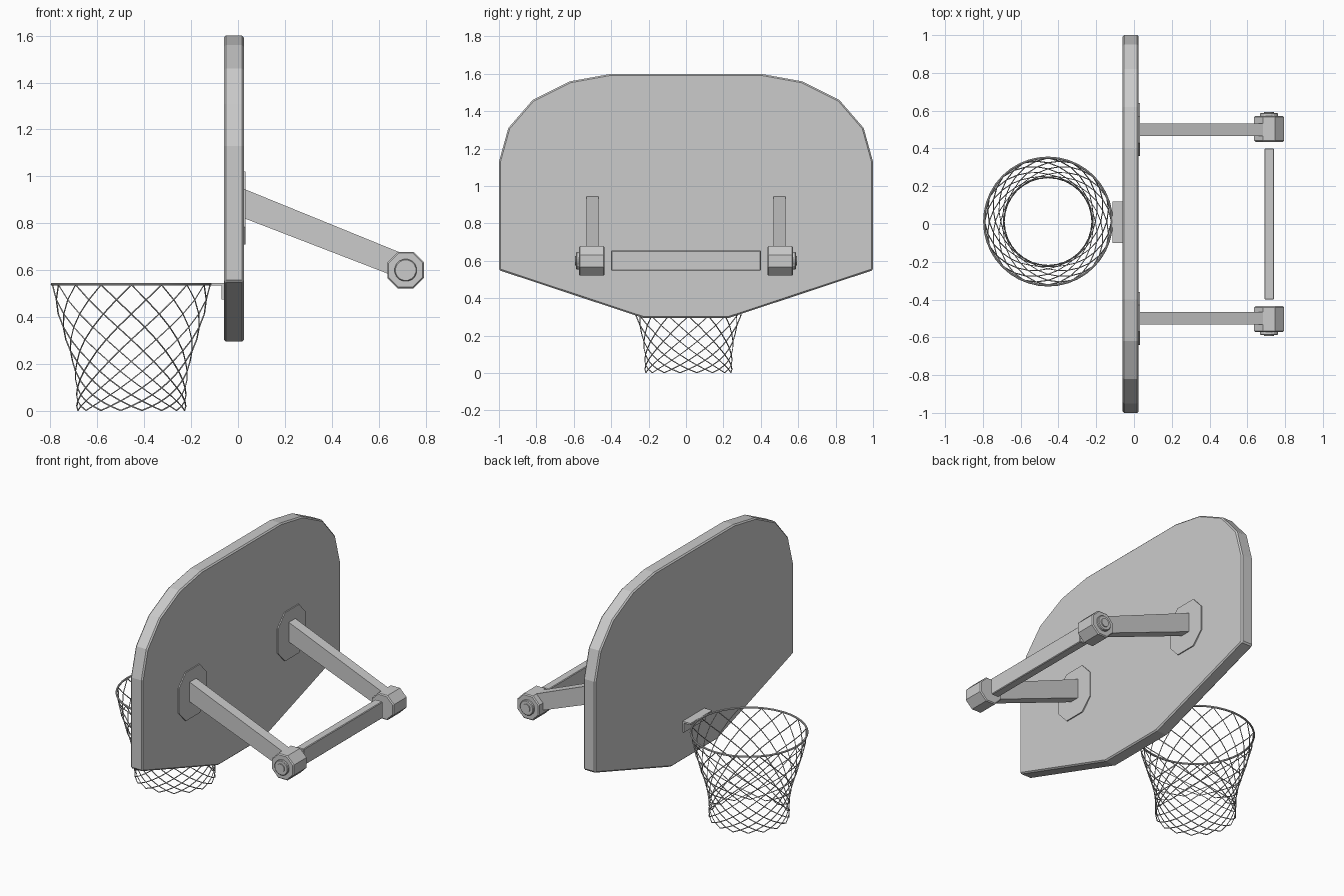
import bpy, bmesh, math
from mathutils import Matrix, Vector

cube = bpy.data.objects.get("Cube")
if cube:
    bpy.data.objects.remove(cube, do_unlink=True)

grey = bpy.data.materials.new("plain grey")
grey.use_nodes = True
grey.diffuse_color = (0.6, 0.6, 0.6, 1)
grey.node_tree.nodes["Principled BSDF"].inputs["Base Color"].default_value = (0.6, 0.6, 0.6, 1)


def finish(name, bm, bevel=0):
    bmesh.ops.recalc_face_normals(bm, faces=bm.faces)
    mesh = bpy.data.meshes.new(name)
    bm.to_mesh(mesh)
    bm.free()
    mesh.materials.append(grey)
    obj = bpy.data.objects.new(name, mesh)
    bpy.context.collection.objects.link(obj)
    if bevel:
        mod = obj.modifiers.new("edge", "BEVEL")
        mod.width = bevel
        mod.segments = 1
        mod.limit_method = "ANGLE"
        mod.angle_limit = math.radians(50)
    return obj


def prism(name, points, offset, bevel=0):
    """Extrude a flat outline of 3D points along an offset."""
    bm = bmesh.new()
    face = bm.faces.new([bm.verts.new(p) for p in points])
    ext = bmesh.ops.extrude_face_region(bm, geom=[face], use_keep_orig=True)
    moved = [g for g in ext["geom"] if isinstance(g, bmesh.types.BMVert)]
    bmesh.ops.translate(bm, verts=moved, vec=offset)
    return finish(name, bm, bevel)


def box(name, x, y, z, bevel=0):
    pts = [(x[0], y[0], z[0]), (x[0], y[1], z[0]), (x[0], y[1], z[1]), (x[0], y[0], z[1])]
    return prism(name, pts, (x[1] - x[0], 0, 0), bevel)


def disc(name, centre, radius, y0, y1, sides, bevel=0):
    """Cylinder lying along y, with a flat side on top."""
    pts = []
    for i in range(sides):
        a = math.tau * (i + 0.5) / sides
        pts.append((centre[0] + radius * math.cos(a), y0, centre[1] + radius * math.sin(a)))
    return prism(name, pts, (0, y1 - y0, 0), bevel)


# Backboard: half outline mirrored across y
half = [(0.23, 0.295), (1, 0.55), (1, 1.13), (0.95, 1.31), (0.82, 1.46), (0.62, 1.56), (0.4, 1.6)]
outline = half + [(-y, z) for y, z in reversed(half)]
prism("backboard", [(-0.06, y, z) for y, z in outline], (0.085, 0, 0), 0.008)

# Support arms with wall plates, hubs and end caps
HUB = (0.715, 0.6)
for side, label in ((1, "back"), (-1, "front")):
    plate = [(0.14, 0.08), (0.07, 0.155), (-0.07, 0.155), (-0.14, 0.08),
             (-0.14, -0.08), (-0.07, -0.155), (0.07, -0.155), (0.14, -0.08)]
    prism(label + "_mount_plate", [(0.02, side * 0.5 + y, 0.865 + z) for y, z in plate],
          (0.012, 0, 0))
    arm = [(0.025, 0.947), (0.71, 0.668), (0.66, 0.577), (0.025, 0.822)]
    prism(label + "_arm", [(x, side * 0.5 - 0.033, z) for x, z in arm], (0, 0.066, 0))
    disc(label + "_hub", HUB, 0.085, side * 0.435, side * 0.573, 8, 0.006)
    disc(label + "_hub_cap", HUB, 0.048, side * 0.56, side * 0.588, 16, 0.004)
    disc(label + "_hub_bolt", HUB, 0.027, side * 0.58, side * 0.594, 12)

# Bar between the hubs
box("cross_bar", (0.69, 0.742), (-0.4, 0.4), (0.548, 0.655), 0.004)

# Rim and its angle bracket
CX, CY = -0.455, 0.013
box("bracket_top", (-0.115, -0.06), (-0.1, 0.12), (0.534, 0.545))
box("bracket_back", (-0.07, -0.06), (-0.1, 0.12), (0.475, 0.54))
bpy.ops.mesh.primitive_torus_add(location=(CX, CY, 0.54), major_radius=0.338, minor_radius=0.006,
                                 major_segments=40, minor_segments=8)
rim = bpy.context.object
rim.name = "rim"
rim.data.materials.append(grey)
bpy.ops.object.shade_smooth_by_angle()

# Net: two families of crossing strands on a tapering profile
PROFILE = [(0, 0.232), (0.11, 0.234), (0.2, 0.247), (0.35, 0.293), (0.45, 0.322), (0.55, 0.338)]


def net_radius(z):
    for (z0, r0), (z1, r1) in zip(PROFILE, PROFILE[1:]):
        if z <= z1:
            return r0 + (r1 - r0) * (z - z0) / (z1 - z0)
    return PROFILE[-1][1]


STRANDS, ROWS = 16, 13
net = bpy.data.curves.new("net", "CURVE")
net.dimensions = "3D"
net.bevel_depth = 0.003
net.bevel_resolution = 0
for turn in (1, -1):
    for s in range(STRANDS):
        line = net.splines.new("POLY")
        line.points.add(ROWS)
        for row, point in enumerate(line.points):
            t = row / ROWS
            z = 0.002 + 0.536 * (1 - 1.6 * t + 0.6 * t * t)
            a = math.tau * (s + turn * row / 2) / STRANDS
            r = net_radius(z)
            point.co = (CX + r * math.cos(a), CY + r * math.sin(a), z, 1)
net.materials.append(grey)
net_obj = bpy.data.objects.new("net", net)
bpy.context.collection.objects.link(net_obj)
bpy.ops.object.select_all(action="DESELECT")
net_obj.select_set(True)
bpy.context.view_layer.objects.active = net_obj
bpy.ops.object.convert(target="MESH")
